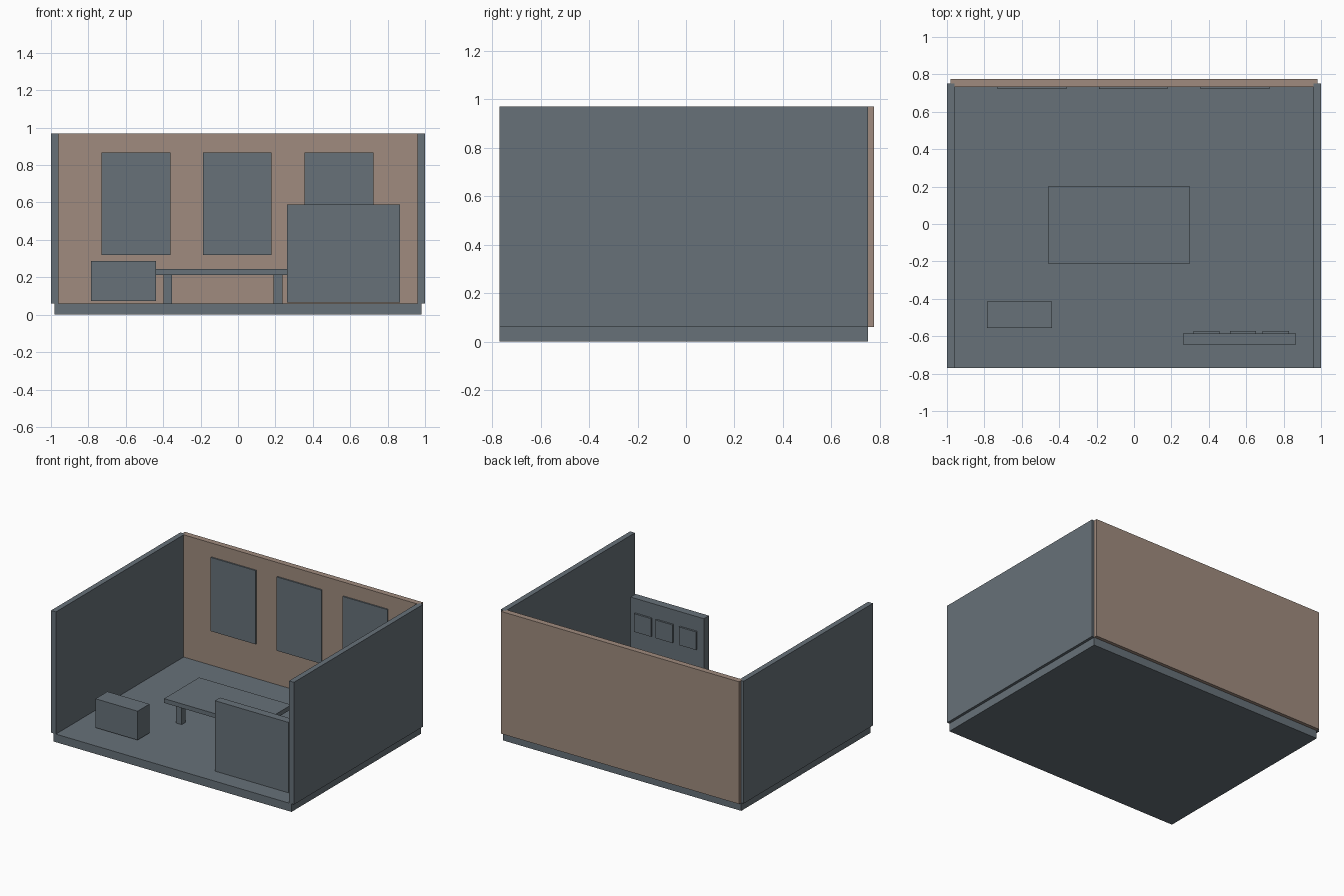
import bpy

# Remove the default cube
old = bpy.data.objects.get("Cube")
if old:
    bpy.data.objects.remove(old, do_unlink=True)


def make_material(name, rgb):
    mat = bpy.data.materials.new(name)
    mat.use_nodes = True
    color = (*rgb, 1.0)
    mat.diffuse_color = color
    mat.node_tree.nodes["Principled BSDF"].inputs["Base Color"].default_value = color
    return mat


slate = make_material("slate grey", (0.135, 0.165, 0.19))
brown = make_material("warm brown", (0.35, 0.26, 0.21))


def box(name, x, y, z, mat=slate):
    """Box from (min, max) ranges along each axis."""
    ranges = (x, y, z)
    bpy.ops.mesh.primitive_cube_add(size=1)
    obj = bpy.context.object
    obj.name = name
    for v in obj.data.vertices:
        v.co = [lo + (hi - lo) * (c + 0.5) for c, (lo, hi) in zip(v.co, ranges)]
    obj.data.materials.append(mat)
    return obj


FLOOR = 0.06
TOP = 0.97
depth = (-0.77, 0.75)

# Room shell
box("floor", (-0.98, 0.98), depth, (0, FLOOR))
box("left_wall", (0.96, 1.0), depth, (FLOOR, TOP))
box("right_wall", (-1.0, -0.96), depth, (FLOOR, TOP))
box("back_wall", (-0.98, 0.98), (0.732, 0.775), (FLOOR, TOP), brown)

# Panels hung on the back wall
for i, x in enumerate((-0.73, -0.188, 0.356)):
    box(f"wall_panel_{i + 1}", (x, x + 0.368), (0.722, 0.732), (0.318, 0.867))

# Table with four legs
box("table_top", (-0.46, 0.30), (-0.212, 0.20), (0.213, 0.245))
for side, x in (("right", -0.398), ("left", 0.191)):
    for end, y in (("front", -0.16), ("back", 0.10)):
        box(f"table_leg_{end}_{side}", (x, x + 0.046), (y, y + 0.046), (FLOOR, 0.213))

# Low bench block
box("bench", (-0.785, -0.438), (-0.555, -0.415), (0.073, 0.288))

# Standing display board with small frames on its rear
box("display_board", (0.262, 0.866), (-0.645, -0.585), (0.064, 0.588))
for i, x in enumerate((0.318, 0.513, 0.688)):
    box(f"display_frame_{i + 1}", (x, x + 0.14), (-0.585, -0.571), (0.345, 0.48))
